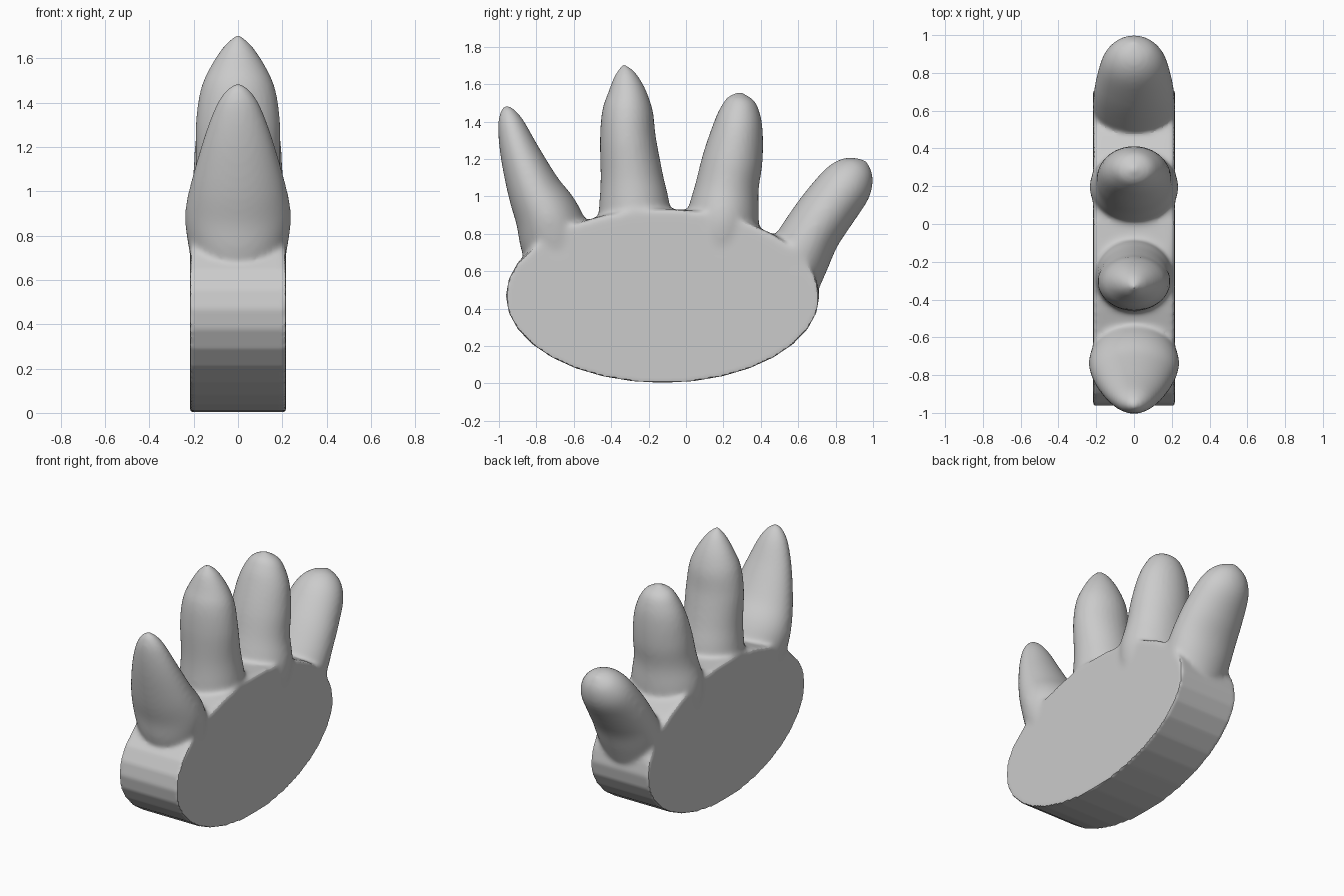
import bpy, bmesh, math
from mathutils import Vector, Matrix

old = bpy.data.objects.get("Cube")
if old:
    bpy.data.objects.remove(old, do_unlink=True)

clay = bpy.data.materials.new("grey clay")
clay.use_nodes = True
GREY = (0.6, 0.6, 0.6, 1)
clay.diffuse_color = GREY
clay.node_tree.nodes["Principled BSDF"].inputs["Base Color"].default_value = GREY

bm = bmesh.new()


def add_palm(y, z, ry, rz, half_thick):
    """Elliptical slab with its axis along x."""
    place = (Matrix.Translation((0, y, z)) @ Matrix.Diagonal((1, ry, rz, 1))
             @ Matrix.Rotation(math.pi / 2, 4, 'Y'))
    bmesh.ops.create_cone(bm, cap_ends=True, segments=32, radius1=1, radius2=1,
                          depth=2 * half_thick, matrix=place)


def catmull(a, b, c, d, t):
    return 0.5 * (2 * b + (c - a) * t + (2 * a - 5 * b + 4 * c - d) * t * t
                  + (3 * b - a - 3 * c + d) * t ** 3)


def add_finger(sections, sides=32, steps=5):
    """Loft ellipses (y, z, half width, half thickness) from root to tip."""
    keys = [Vector(s) for s in sections]
    keys = [keys[0]] + keys + [keys[-1]]
    path = [catmull(*keys[i:i + 4], k / steps)
            for i in range(len(keys) - 3) for k in range(steps)]
    tip = Vector((0, *sections[-1][:2]))
    rings = []
    for i, p in enumerate(path):
        nxt, prv = path[min(i + 1, len(path) - 1)], path[max(i - 1, 0)]
        way = Vector((0, nxt[0] - prv[0], nxt[1] - prv[1])).normalized()
        across = Vector((0, way.z, -way.y))
        ring = []
        for k in range(sides):
            a = math.tau * k / sides
            ring.append(bm.verts.new(Vector((p[3] * math.cos(a), p[0], p[1]))
                                     + across * p[2] * math.sin(a)))
        rings.append(ring)
    for lo, hi in zip(rings, rings[1:]):
        for k in range(sides):
            n = (k + 1) % sides
            bm.faces.new((lo[k], lo[n], hi[n], hi[k]))
    bm.faces.new(rings[0][::-1])
    point = bm.verts.new(tip)
    for k in range(sides):
        bm.faces.new((rings[-1][k], rings[-1][(k + 1) % sides], point))


# Palm slab and four fingers, front to back
add_palm(-0.125, 0.468, 0.838, 0.465, 0.216)
add_finger([(-0.62, 0.55, 0.17, 0.18), (-0.69, 0.74, 0.19, 0.222),
            (-0.74, 0.89, 0.175, 0.24), (-0.81, 1.03, 0.145, 0.215),
            (-0.885, 1.22, 0.108, 0.16), (-0.935, 1.38, 0.072, 0.1),
            (-0.955, 1.455, 0.038, 0.05), (-0.96, 1.487, 0.003, 0.003)])
add_finger([(-0.27, 0.65, 0.2, 0.2), (-0.275, 0.92, 0.192, 0.205),
            (-0.29, 1.1, 0.168, 0.192), (-0.31, 1.3, 0.15, 0.19),
            (-0.313, 1.45, 0.136, 0.17), (-0.315, 1.55, 0.105, 0.13),
            (-0.325, 1.65, 0.057, 0.065), (-0.335, 1.707, 0.003, 0.003)])
add_finger([(0.17, 0.6, 0.19, 0.19), (0.195, 0.86, 0.195, 0.236),
            (0.22, 1.05, 0.17, 0.205), (0.25, 1.2, 0.161, 0.195),
            (0.275, 1.35, 0.137, 0.172), (0.285, 1.45, 0.11, 0.135),
            (0.287, 1.52, 0.07, 0.085), (0.29, 1.558, 0.003, 0.003)])
add_finger([(0.5, 0.45, 0.17, 0.19), (0.6, 0.67, 0.168, 0.217),
            (0.675, 0.81, 0.156, 0.216), (0.765, 0.94, 0.152, 0.2),
            (0.87, 1.075, 0.138, 0.165), (0.934, 1.152, 0.086, 0.1),
            (0.965, 1.19, 0.003, 0.003)])
bmesh.ops.recalc_face_normals(bm, faces=bm.faces)

mesh = bpy.data.meshes.new("hand")
bm.to_mesh(mesh)
bm.free()
hand = bpy.data.objects.new("hand", mesh)
bpy.context.scene.collection.objects.link(hand)

# Fuse the parts into one skin
fuse = hand.modifiers.new("fuse", 'REMESH')
fuse.mode = 'VOXEL'
fuse.voxel_size = 0.0125
bpy.context.view_layer.update()
fused = bpy.data.meshes.new_from_object(
    hand.evaluated_get(bpy.context.evaluated_depsgraph_get()))
hand.modifiers.clear()
hand.data = fused
bpy.data.meshes.remove(mesh)
fused.name = "hand"
fused.materials.clear()
fused.materials.append(clay)

# Soften the knuckles and webs, leaving the palm rim crisp
group = hand.vertex_groups.new(name="knuckles")
for v in fused.vertices:
    low = 0.62 - 0.25 * max(v.co.y, 0)
    rise = min(max((v.co.z - low) / 0.15, 0), 1)
    fall = min(max((1.3 - v.co.z) / 0.2, 0.1), 1)
    group.add([v.index], rise * fall, 'REPLACE')
blend = hand.modifiers.new("blend", 'SMOOTH')
blend.factor = 0.5
blend.iterations = 22
blend.vertex_group = group.name

bpy.ops.object.select_all(action='DESELECT')
hand.select_set(True)
bpy.context.view_layer.objects.active = hand
bpy.ops.object.shade_smooth_by_angle(angle=math.radians(35))
